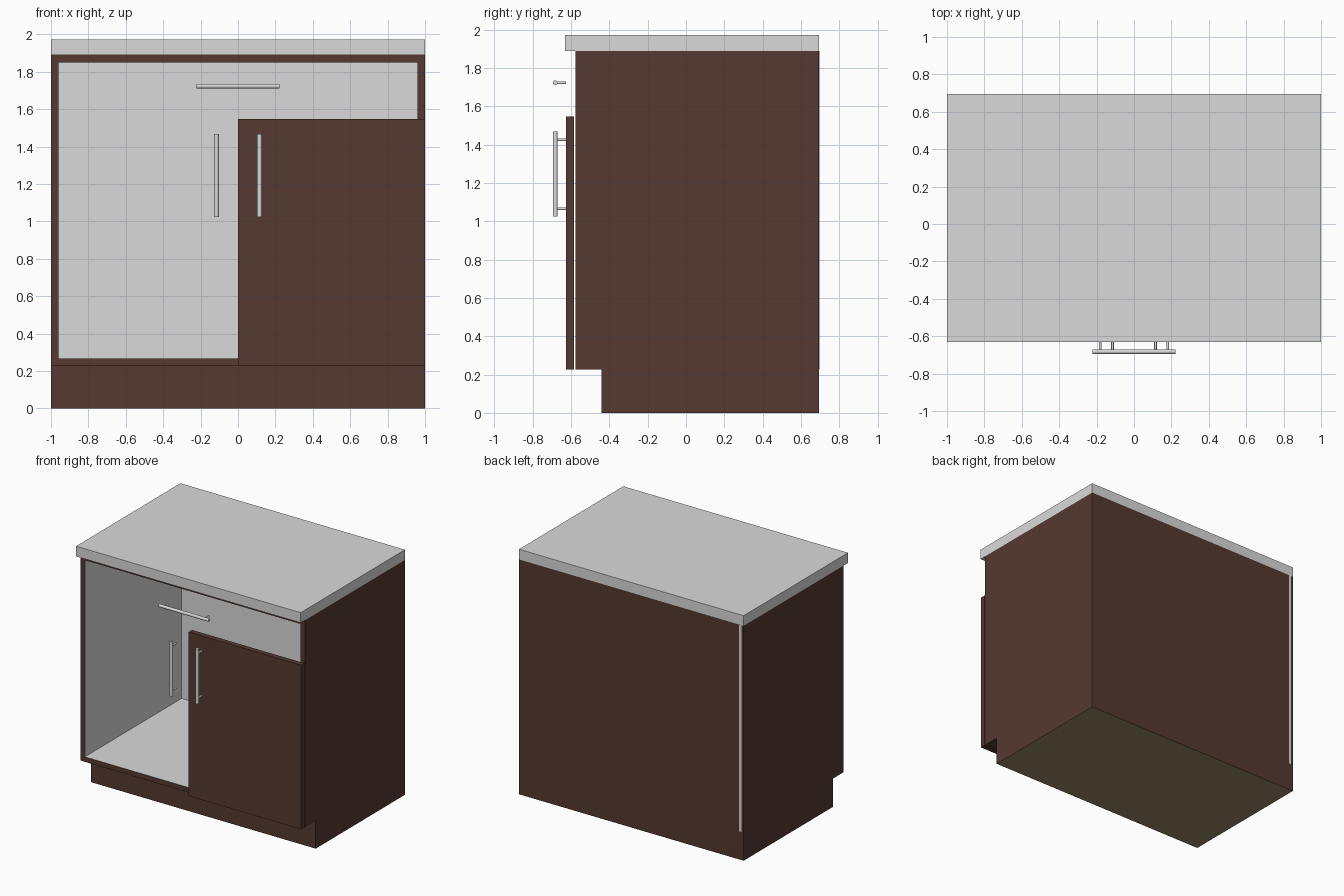
import bpy, bmesh, math
from mathutils import Vector

if "Cube" in bpy.data.objects:
    bpy.data.objects.remove(bpy.data.objects["Cube"])

def material(name, rgb):
    m = bpy.data.materials.new(name)
    m.diffuse_color = (*rgb, 1)
    m.use_nodes = True
    m.node_tree.nodes["Principled BSDF"].inputs["Base Color"].default_value = m.diffuse_color
    return m

BROWN = material("dark brown wood", (0.091, 0.041, 0.031))
GREY = material("light grey", (0.70, 0.70, 0.70))
TAN = material("tan underside", (0.32, 0.235, 0.13))

def box(name, lo, hi, mat, face_dir=None, face_mat=None):
    """Box between two corners; the face looking along face_dir can differ in colour."""
    bm = bmesh.new()
    bmesh.ops.create_cube(bm, size=1)
    lo, hi = Vector(lo), Vector(hi)
    for v in bm.verts:
        v.co = Vector([(lo[i] + hi[i]) / 2 + v.co[i] * (hi[i] - lo[i]) for i in range(3)])
    bm.normal_update()
    if face_dir:
        for f in bm.faces:
            if f.normal.dot(Vector(face_dir)) > 0.9:
                f.material_index = 1
    me = bpy.data.meshes.new(name)
    bm.to_mesh(me)
    bm.free()
    me.materials.append(mat)
    if face_mat:
        me.materials.append(face_mat)
    ob = bpy.data.objects.new(name, me)
    bpy.context.collection.objects.link(ob)
    return ob

def rod(name, a, b, r):
    """Smooth cylinder from a to b."""
    a, b = Vector(a), Vector(b)
    bpy.ops.mesh.primitive_cylinder_add(vertices=24, radius=r, depth=(b - a).length,
                                        location=(a + b) / 2)
    ob = bpy.context.object
    ob.name = name
    ob.rotation_euler = (b - a).to_track_quat('Z', 'Y').to_euler()
    ob.data.materials.append(GREY)
    bpy.ops.object.shade_smooth_by_angle(angle=math.radians(40))

def handle(name, centre, along):
    """Bar handle with two posts."""
    c, d = Vector(centre), Vector(along)
    rod(name + "_bar", c - d * 0.222, c + d * 0.222, 0.0125)
    for i, s in enumerate((-1, 1)):
        p = c + d * 0.18 * s
        rod(f"{name}_post_{i + 1}", p, p + Vector((0, 0.056, 0)), 0.007)

T = 0.04                      # panel thickness
F, B = -0.577, 0.695          # carcass front and back
Z0, Z1 = 0.227, 1.89          # carcass bottom and top

# Plinth and countertop
box("plinth", (-1, -0.44, 0), (1, B, Z0), BROWN, (0, 0, -1), TAN)
box("countertop", (-1, -0.631, Z1), (1, B, 1.972), GREY)

# Carcass panels, brown outside and grey inside
for side, s in (("left", -1), ("right", 1)):
    x = sorted((s * 1.0, s * (1 - T)))
    box(side + "_side_panel", (x[0], F, Z0), (x[1], B, Z1), BROWN, (-s, 0, 0), GREY)
box("bottom_panel", (-1 + T, F, Z0), (1 - T, B, Z0 + T), BROWN, (0, 0, 1), GREY)
box("top_panel", (-1 + T, F, Z1 - T), (1 - T, B, Z1), BROWN, (0, 0, -1), GREY)
box("back_panel", (-1 + T, B - T, Z0 + T), (1 - T, B, Z1 - T), BROWN, (0, -1, 0), GREY)

# Thin pale strip on the rear edge of the left side
box("rear_edge_strip", (-0.98, B - 0.001, Z0), (-0.96, B + 0.001, Z1), GREY)

# Right door
box("right_door", (0, -0.627, Z0), (1, -0.585, 1.548), BROWN)

# Handles
handle("drawer_handle", (0, -0.6825, 1.723), (1, 0, 0))
for side, s in (("left", -1), ("right", 1)):
    handle(side + "_door_handle", (s * 0.115, -0.6825, 1.246), (0, 0, 1))
